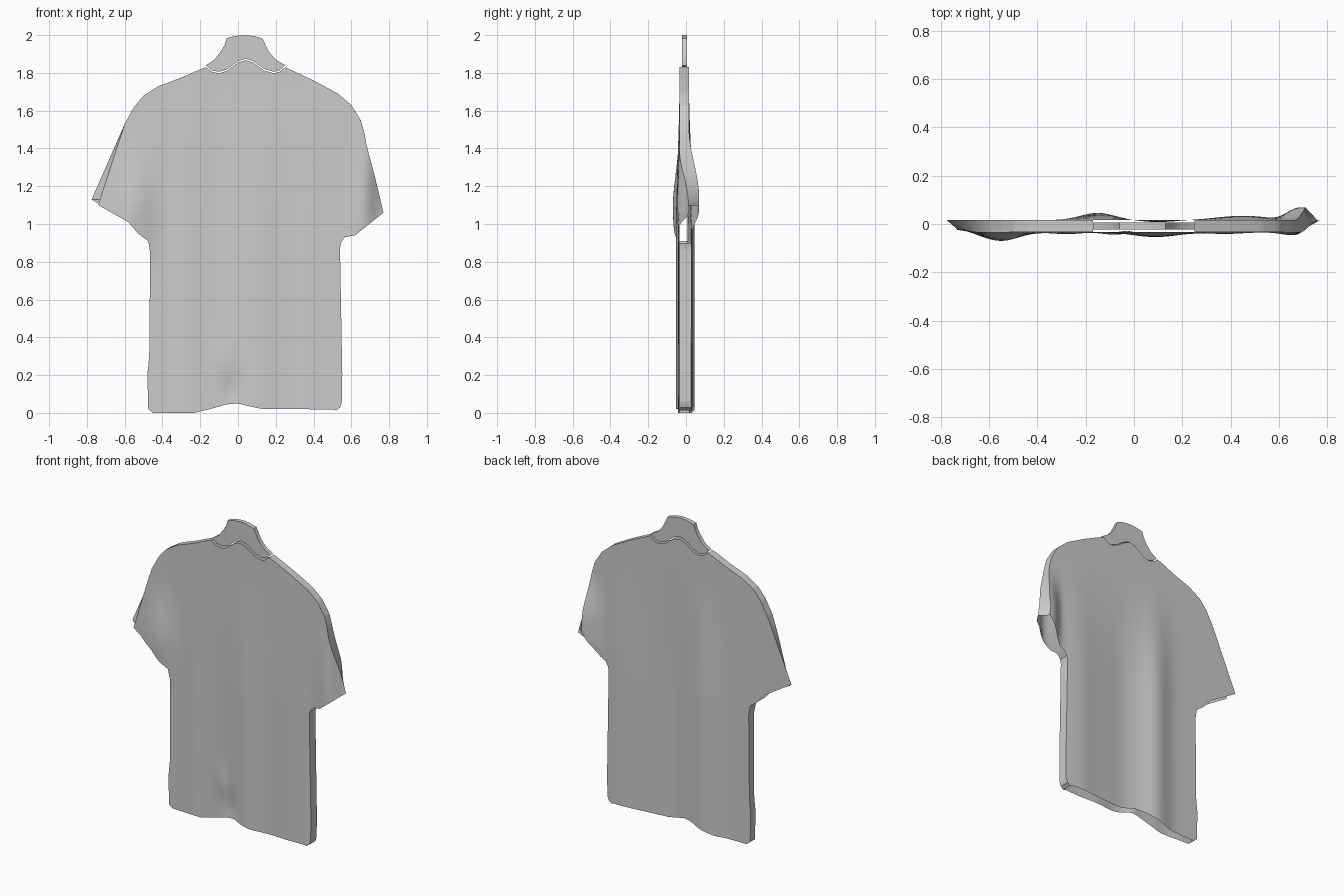
import bpy, bmesh, math

if "Cube" in bpy.data.objects:
    bpy.data.objects.remove(bpy.data.objects["Cube"])

grey = bpy.data.materials.new("cloth grey")
grey.diffuse_color = (0.6, 0.6, 0.6, 1)
grey.use_nodes = True
grey.node_tree.nodes["Principled BSDF"].inputs["Base Color"].default_value = grey.diffuse_color


def interp(pts, t):
    """Piecewise linear lookup in (t, value) pairs."""
    if t <= pts[0][0]:
        return pts[0][1]
    for (a, va), (b, vb) in zip(pts, pts[1:]):
        if t <= b:
            return va + (vb - va) * (t - a) / (b - a)
    return pts[-1][1]


def step(t):
    t = max(0.0, min(1.0, t))
    return t * t * (3 - 2 * t)


def bump(t, w):
    return math.exp(-(t / w) ** 2)


# Outlines as (height, x)
BODY_L = [(0, -.45), (.02, -.475), (.2, -.48), (.3, -.47), (.85, -.465), (.91, -.475), (.95, -.53)]
BODY_R = [(0, .52), (.02, .54), (.05, .55), (.2, .552), (.87, .54), (.9, .545), (.93, .565)]
TOP_L = [(1.53, -.6), (1.62, -.55), (1.68, -.5), (1.73, -.42), (1.775, -.3), (1.815, -.21), (1.83, -.17)]
TOP_R = [(1.42, .68), (1.48, .67), (1.55, .65), (1.63, .6), (1.69, .53), (1.76, .4), (1.83, .25)]
LEFT = {"front": BODY_L + [(1.01, -.58), (1.1, -.74)] + TOP_L,
        "back": BODY_L + [(1.01, -.58), (1.13, -.775)] + TOP_L}
RIGHT = {"front": BODY_R + [(.94, .62), (1.06, .77), (1.25, .725)] + TOP_R,
         "back": BODY_R + [(.95, .6), (1.1, .71), (1.25, .705)] + TOP_R}
HEM = [(-.23, 0), (-.13, .025), (-.06, .045), (0, .05), (.06, .035), (.12, .022), (.5, .018), (.54, .008)]
NECK = [(-.17, 1.83), (-.14, 1.806), (-.1, 1.798), (-.06, 1.81), (0, 1.855), (.04, 1.867),
        (.08, 1.855), (.14, 1.812), (.19, 1.798), (.22, 1.806), (.25, 1.83)]


def front_y(x, z):
    drape = step((1.8 - z) / .9)
    y = -.034 - drape * (.02 * bump(x - .09, .13) + .008 * bump(x + .28, .08) + .007 * bump(x - .38, .1))
    y -= .036 * bump(x + .55, .1) * bump(z - 1.08, .25)               # left sleeve fold
    y -= .012 * bump(x - .65, .06) * bump(z - 1.1, .25)
    y += .05 * step((x - .67) / .1) * step((1.5 - z) / .3)             # right sleeve turns back
    y += .012 * step((-.62 - x) / .1)
    y += .016 * bump(x + .02, .05) * bump(z - .1, .16)                 # hem crease
    y -= .008 * bump(x + .08 + .3 * (z - .25), .06) * bump(z - .25, .12)
    return y


def back_y(x, z):
    drape = step((1.75 - z) / .9)
    y = .016 + drape * (.03 * bump(x + .15, .1) + .018 * bump(x - .45, .15) - .008 * bump(x - .1, .1))
    y += .052 * step((x - .57) / .12) * step((1.5 - z) / .35) * step((z - .85) / .2)  # right sleeve
    return y


def finish(bm, name):
    bmesh.ops.recalc_face_normals(bm, faces=bm.faces)
    me = bpy.data.meshes.new(name)
    bm.to_mesh(me)
    bm.free()
    me.materials.append(grey)
    ob = bpy.data.objects.new(name, me)
    bpy.context.collection.objects.link(ob)
    bpy.context.view_layer.objects.active = ob
    ob.select_set(True)
    bpy.ops.object.shade_smooth_by_angle(angle=math.radians(35))
    ob.select_set(False)
    return ob


# Shirt: two draped panels, joined by side walls, open at neck, cuffs and hem
heights = {round(1.83 * i / 60, 3) for i in range(61)}
for side in (LEFT, RIGHT):
    for outline in side.values():
        heights |= {z for z, _ in outline}
heights = sorted(heights)
COLS = 64
bm = bmesh.new()
panels = {}
for part, depth in (("front", front_y), ("back", back_y)):
    rows = []
    for z in heights:
        xl, xr = interp(LEFT[part], z), interp(RIGHT[part], z)
        row = []
        for i in range(COLS + 1):
            x = xl + (xr - xl) * i / COLS
            h = z + interp(HEM, x) * max(0, 1 - z / .3)
            h += (interp(NECK, x) - 1.83) * max(0, (z - 1.7) / .13)
            row.append(bm.verts.new((x, depth(x, z), h)))
        rows.append(row)
    for a, b in zip(rows, rows[1:]):
        for i in range(COLS):
            bm.faces.new((a[i], a[i + 1], b[i + 1], b[i]))
    panels[part] = rows
for col, cuff_low, cuff_high in ((0, .91, 1.12), (COLS, .9, 1.08)):
    for j in range(len(heights) - 1):
        if cuff_low <= heights[j] < cuff_high:
            continue
        f, b = panels["front"], panels["back"]
        bm.faces.new((f[j][col], f[j + 1][col], b[j + 1][col], b[j][col]))
finish(bm, "shirt")

# Collar: flat plate whose lower edge follows the neckline
top = [(.25, 1.84), (.2, 1.87), (.165, 1.91), (.145, 1.95), (.13, 1.982), (.08, 1.996), (.03, 2.0),
       (-.01, 1.996), (-.06, 1.984), (-.07, 1.95), (-.09, 1.915), (-.125, 1.87), (-.17, 1.84)]
outline = [(x, z + .008) for x, z in NECK[1:-1]] + top
bm = bmesh.new()
face = bm.faces.new([bm.verts.new((x, -.022, z)) for x, z in outline])
out = bmesh.ops.extrude_face_region(bm, geom=[face])
bmesh.ops.translate(bm, vec=(0, .028, 0), verts=[v for v in out["geom"] if isinstance(v, bmesh.types.BMVert)])
finish(bm, "collar")
